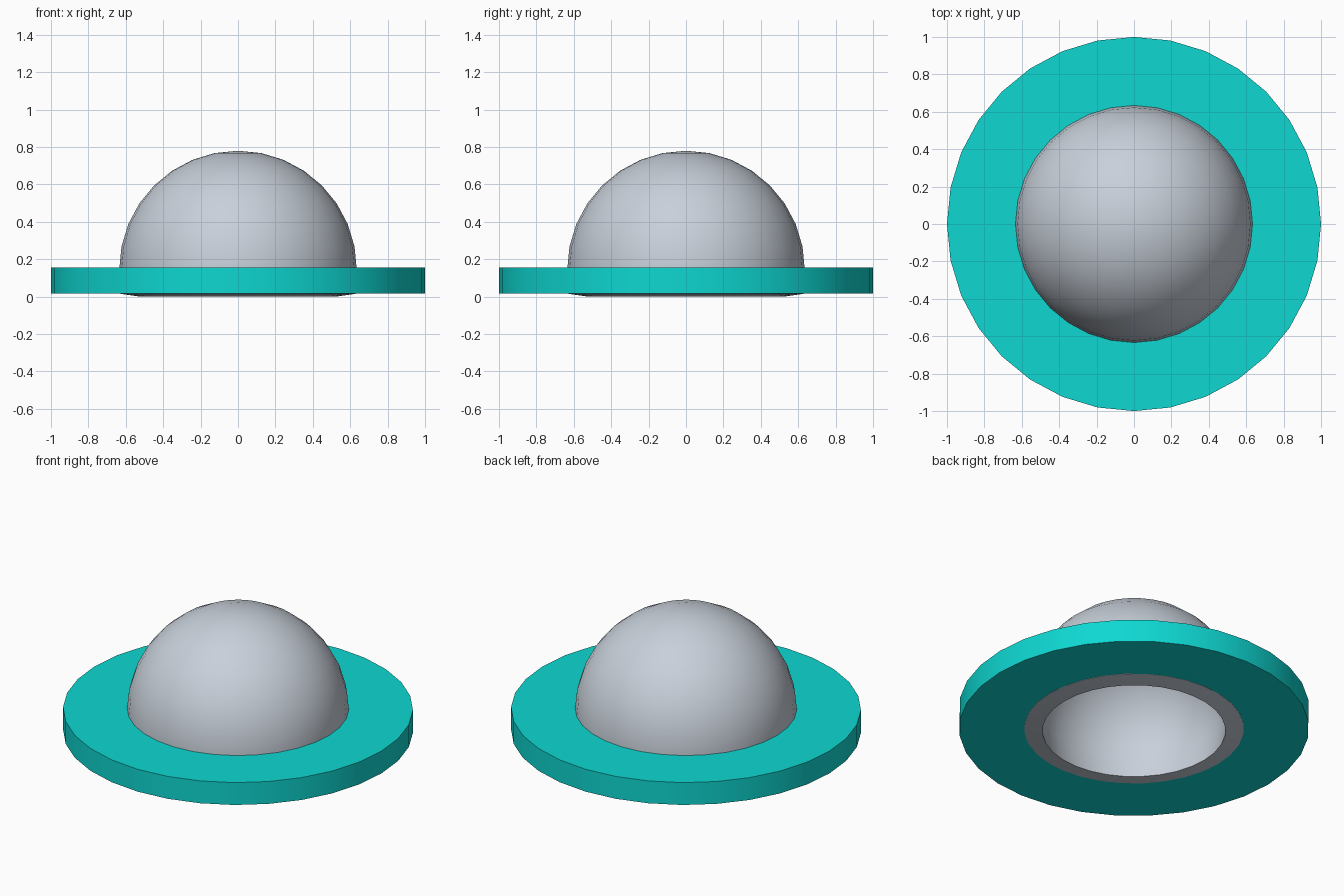
import bpy, bmesh, math

if "Cube" in bpy.data.objects:
    bpy.data.objects.remove(bpy.data.objects["Cube"])

SEG = 32


def material(name, rgb):
    m = bpy.data.materials.new(name)
    m.diffuse_color = (*rgb, 1)
    m.use_nodes = True
    m.node_tree.nodes["Principled BSDF"].inputs["Base Color"].default_value = m.diffuse_color
    return m


def lathe(name, profile, mat, closed):
    """Turn an (r, z) profile round the z axis; r = 0 makes a pole."""
    bm = bmesh.new()
    rings = []
    for r, z in profile:
        if r < 1e-6:
            rings.append([bm.verts.new((0, 0, z))] * SEG)
        else:
            rings.append([bm.verts.new((r * math.cos(2 * math.pi * i / SEG),
                                        r * math.sin(2 * math.pi * i / SEG), z))
                          for i in range(SEG)])
    pairs = list(zip(rings, rings[1:]))
    if closed:
        pairs.append((rings[-1], rings[0]))
    for a, b in pairs:
        for i in range(SEG):
            j = (i + 1) % SEG
            bm.faces.new(list(dict.fromkeys((a[i], a[j], b[j], b[i]))))
    bmesh.ops.recalc_face_normals(bm, faces=bm.faces)
    me = bpy.data.meshes.new(name)
    bm.to_mesh(me)
    bm.free()
    me.materials.append(mat)
    ob = bpy.data.objects.new(name, me)
    bpy.context.collection.objects.link(ob)
    bpy.ops.object.select_all(action='DESELECT')
    ob.select_set(True)
    bpy.context.view_layer.objects.active = ob
    bpy.ops.object.shade_smooth_by_angle(angle=math.radians(30))
    return ob


def arc(radius, centre):
    """Quarter circle from the pole down to the equator."""
    return [(radius * math.sin(math.pi / 2 * k / 8),
             centre + radius * math.cos(math.pi / 2 * k / 8)) for k in range(9)]


teal = material("teal", (0.0044, 0.68, 0.64))
silver = material("silver grey", (0.58, 0.63, 0.70))

# Hollow dome: outer shell, sloping bottom rim, inner shell
outer = arc(0.635, 0.145) + [(0.628, 0.015)]
inner = arc(0.54, 0.145) + [(0.523, 0.0)]
lathe("dome_shell", outer + inner[::-1], silver, False)

# Flat ring around the dome, its hole buried in the shell wall
lathe("brim_ring", [(1, 0.016), (1, 0.157), (0.6, 0.157), (0.6, 0.016)], teal, True)
